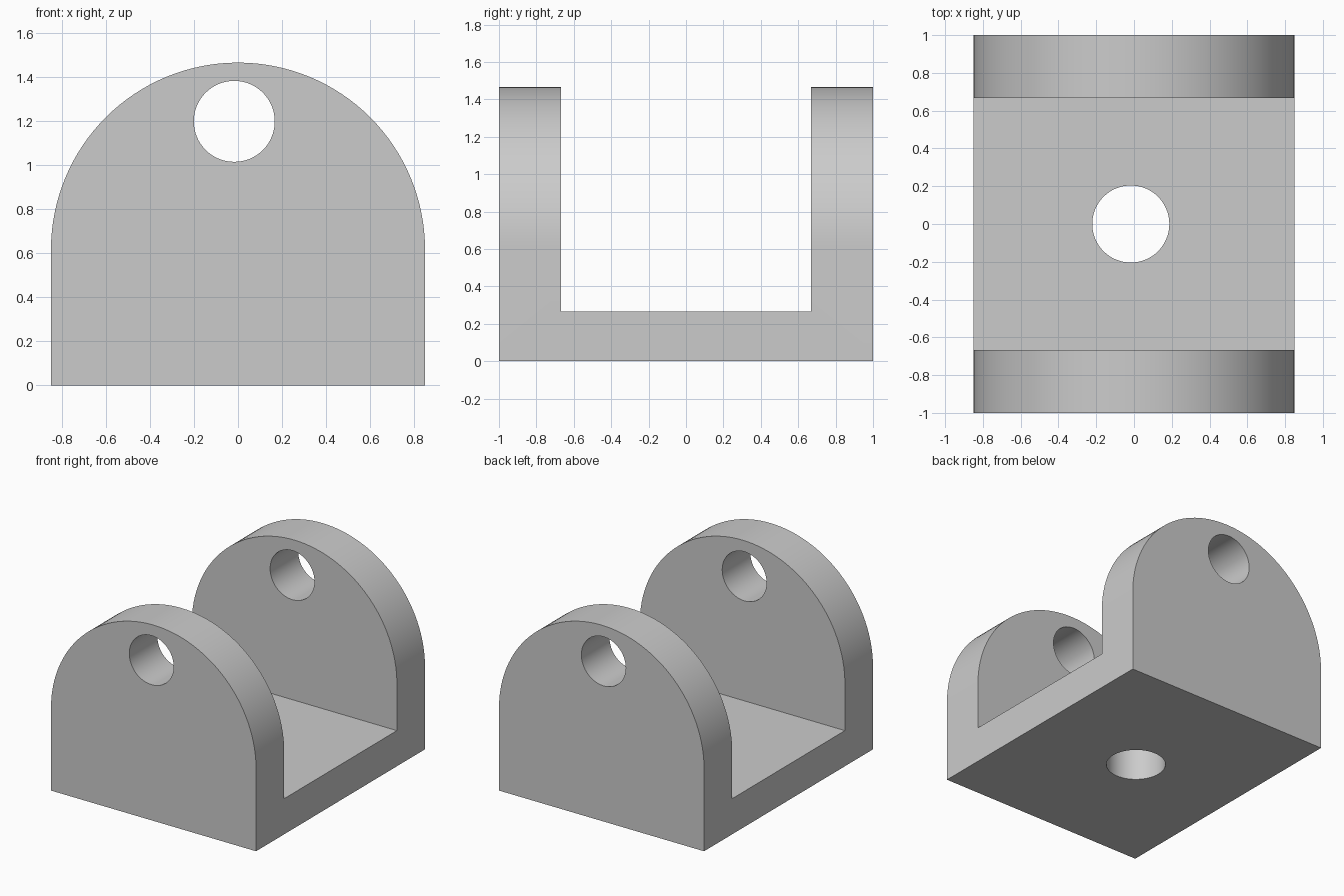
import bpy
import bmesh
import math

if "Cube" in bpy.data.objects:
    bpy.data.objects.remove(bpy.data.objects["Cube"], do_unlink=True)

WIDTH, DEPTH, HEIGHT = 1.70, 2.0, 1.467
RADIUS = WIDTH / 2
FLOOR, INNER = 0.267, 0.667
HOLE_X = -0.017

grey = bpy.data.materials.new("plain grey")
grey.use_nodes = True
colour = (0.6, 0.6, 0.6, 1)
grey.diffuse_color = colour
grey.node_tree.nodes["Principled BSDF"].inputs["Base Color"].default_value = colour


def prism(name, points, direction):
    """Extrude a closed outline of 3D points along a direction."""
    bm = bmesh.new()
    face = bm.faces.new([bm.verts.new(p) for p in points])
    new = bmesh.ops.extrude_face_region(bm, geom=[face])["geom"]
    bmesh.ops.translate(bm, vec=direction,
                        verts=[v for v in new if isinstance(v, bmesh.types.BMVert)])
    bmesh.ops.recalc_face_normals(bm, faces=bm.faces)
    mesh = bpy.data.meshes.new(name)
    bm.to_mesh(mesh)
    bm.free()
    mesh.materials.append(grey)
    obj = bpy.data.objects.new(name, mesh)
    bpy.context.collection.objects.link(obj)
    return obj


def arc(radius, start, end, steps):
    for i in range(steps + 1):
        a = start + (end - start) * i / steps
        yield radius * math.cos(a), radius * math.sin(a)


def combine(target, cutter, operation):
    """Apply a boolean and discard the helper."""
    cutter.hide_render = True
    mod = target.modifiers.new(cutter.name, "BOOLEAN")
    mod.operation, mod.solver, mod.object = operation, "EXACT", cutter
    bpy.context.view_layer.objects.active = target
    bpy.ops.object.modifier_apply(modifier=mod.name)
    bpy.data.objects.remove(cutter, do_unlink=True)


# Bracket: arched block with a channel between the two lugs
spring = HEIGHT - RADIUS
outline = [(-RADIUS, 0), (RADIUS, 0)]
outline += [(x, spring + z) for x, z in arc(RADIUS, 0, math.pi, 64)]
bracket = prism("clevis_bracket", [(x, -DEPTH / 2, z) for x, z in outline], (0, DEPTH, 0))

channel = [(-INNER, FLOOR), (INNER, FLOOR), (INNER, 2), (-INNER, 2)]
combine(bracket, prism("channel_cutter", [(-1, y, z) for y, z in channel], (2, 0, 0)),
        "DIFFERENCE")

# Pin bore through both lugs
bore = list(arc(0.184, 0, math.tau, 64))[:-1]
combine(bracket, prism("pin_bore_cutter",
                       [(HOLE_X + x, -1.2, 1.2 + z) for x, z in bore], (0, 2.4, 0)),
        "DIFFERENCE")

# Mounting hole through the base
hole = list(arc(0.204, 0, math.tau, 64))[:-1]
combine(bracket, prism("mount_hole_cutter",
                       [(HOLE_X + x, y, -0.2) for x, y in hole], (0, 0, 0.7)),
        "DIFFERENCE")

# Smooth curved walls, sharp rims
bpy.ops.object.select_all(action="DESELECT")
bracket.select_set(True)
bpy.context.view_layer.objects.active = bracket
bpy.ops.object.shade_smooth_by_angle(angle=math.radians(30))
